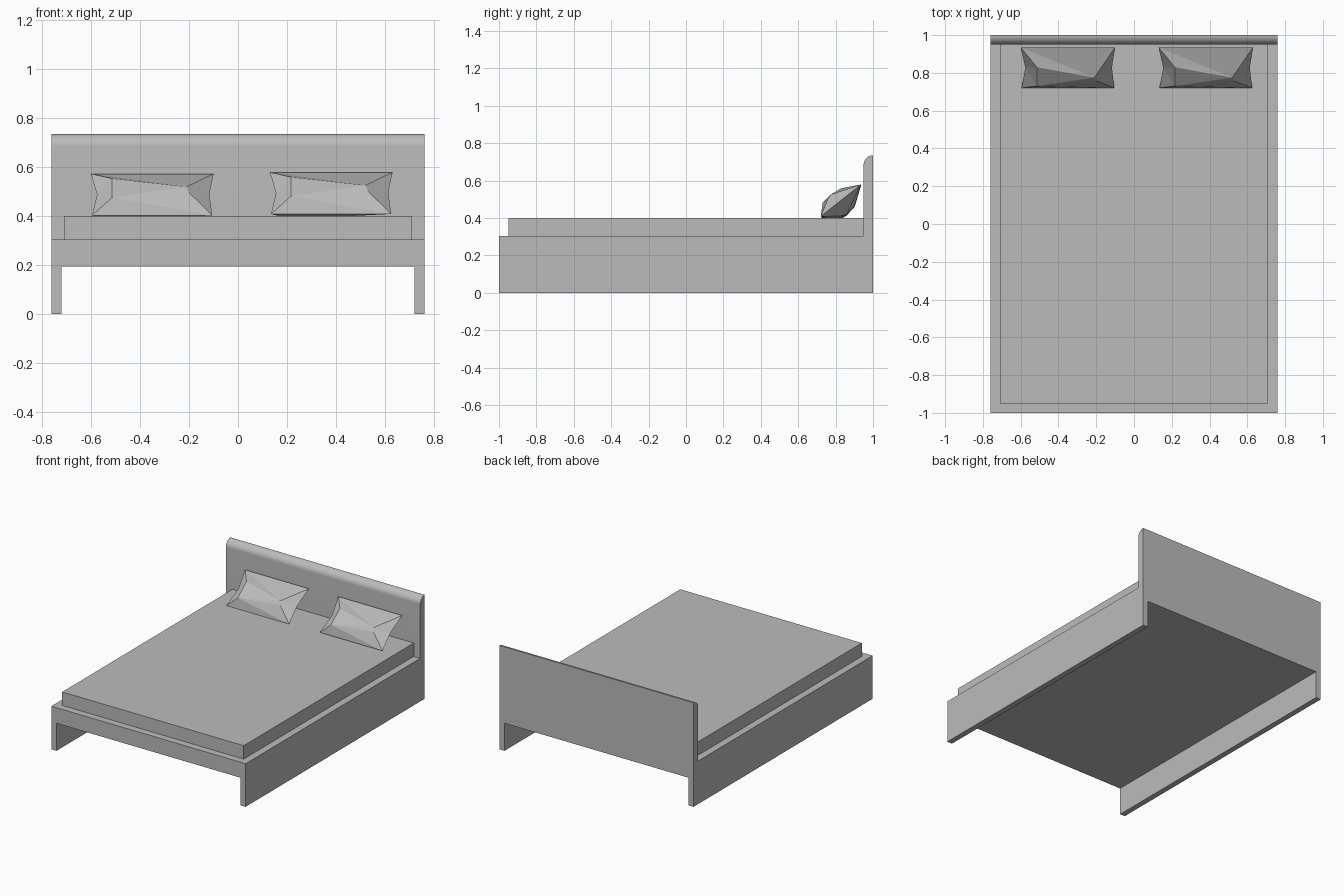
import bpy, bmesh, math
from mathutils import Matrix, Vector

cube = bpy.data.objects.get("Cube")
if cube:
    bpy.data.objects.remove(cube, do_unlink=True)

grey = bpy.data.materials.new("plain grey")
grey.use_nodes = True
grey.diffuse_color = (0.5, 0.5, 0.5, 1)
grey.node_tree.nodes["Principled BSDF"].inputs["Base Color"].default_value = (0.5, 0.5, 0.5, 1)


def finish(name, bm):
    bmesh.ops.recalc_face_normals(bm, faces=bm.faces)
    mesh = bpy.data.meshes.new(name)
    bm.to_mesh(mesh)
    bm.free()
    mesh.materials.append(grey)
    obj = bpy.data.objects.new(name, mesh)
    bpy.context.collection.objects.link(obj)
    return obj


def extrude(name, profile, direction):
    """Sweep a closed 3D outline along a straight direction."""
    bm = bmesh.new()
    face = bm.faces.new([bm.verts.new(p) for p in profile])
    res = bmesh.ops.extrude_face_region(bm, geom=[face], use_keep_orig=True)
    moved = [g for g in res["geom"] if isinstance(g, bmesh.types.BMVert)]
    bmesh.ops.translate(bm, verts=moved, vec=direction)
    return finish(name, bm)


# Bed frame: a platform with a full-length board under each side
W, T = 0.76, 0.04
outline = [(-W, 0), (-W + T, 0), (-W + T, 0.195), (W - T, 0.195),
           (W - T, 0), (W, 0), (W, 0.305), (-W, 0.305)]
extrude("bed_frame", [(x, -1, z) for x, z in outline], (0, 2, 0))

# Headboard with a rounded front top edge
R = 0.05
arc = [(1 - R * math.cos(a), 0.685 + R * math.sin(a))
       for a in (math.radians(90 * i / 12) for i in range(13))]
side = [(1, 0.305), (0.95, 0.305)] + arc
headboard = extrude("headboard", [(-W, y, z) for y, z in side], (2 * W, 0, 0))
bpy.context.view_layer.objects.active = headboard
headboard.select_set(True)
bpy.ops.object.shade_smooth_by_angle(angle=math.radians(30))
headboard.select_set(False)

# Mattress
extrude("mattress", [(-0.71, -0.95, 0.305), (0.71, -0.95, 0.305),
                     (0.71, 0.95, 0.305), (-0.71, 0.95, 0.305)], (0, 0, 0.095))

# Pillows: a pinched rim with a faceted bulge on both faces, leaning back
RIM = {"tl": (-0.25, 0.137), "tr": (0.25, 0.137), "bl": (-0.245, -0.137),
       "br": (0.245, -0.137), "ml": (-0.225, 0), "mr": (0.233, 0)}
BULGE = {"a": (-0.164, 0.042, 0.05), "b": (-0.164, -0.084, 0.051),
         "c": (0.14, -0.022, 0.058), "e": (0.15, -0.05, 0.05)}
FACETS = ["tl tr c", "tl c a", "a c b", "b c e", "b e br", "b br bl", "tl a ml",
          "a b ml", "b bl ml", "tr mr c", "c mr e", "e mr br"]


def pillow(name, centre):
    bm = bmesh.new()
    rim = {k: bm.verts.new((x, y, 0)) for k, (x, y) in RIM.items()}
    for s in (1, -1.35):
        v = dict(rim)
        v.update({k: bm.verts.new((x, y, z * s)) for k, (x, y, z) in BULGE.items()})
        for f in FACETS:
            bm.faces.new([v[k] for k in f.split()])
    obj = finish(name, bm)
    tilt = Matrix.Rotation(math.atan2(0.085, 0.1075), 4, "X")
    obj.matrix_world = Matrix.Translation(Vector(centre)) @ tilt


pillow("right_pillow", (-0.35, 0.828, 0.488))
pillow("left_pillow", (0.38, 0.828, 0.494))
